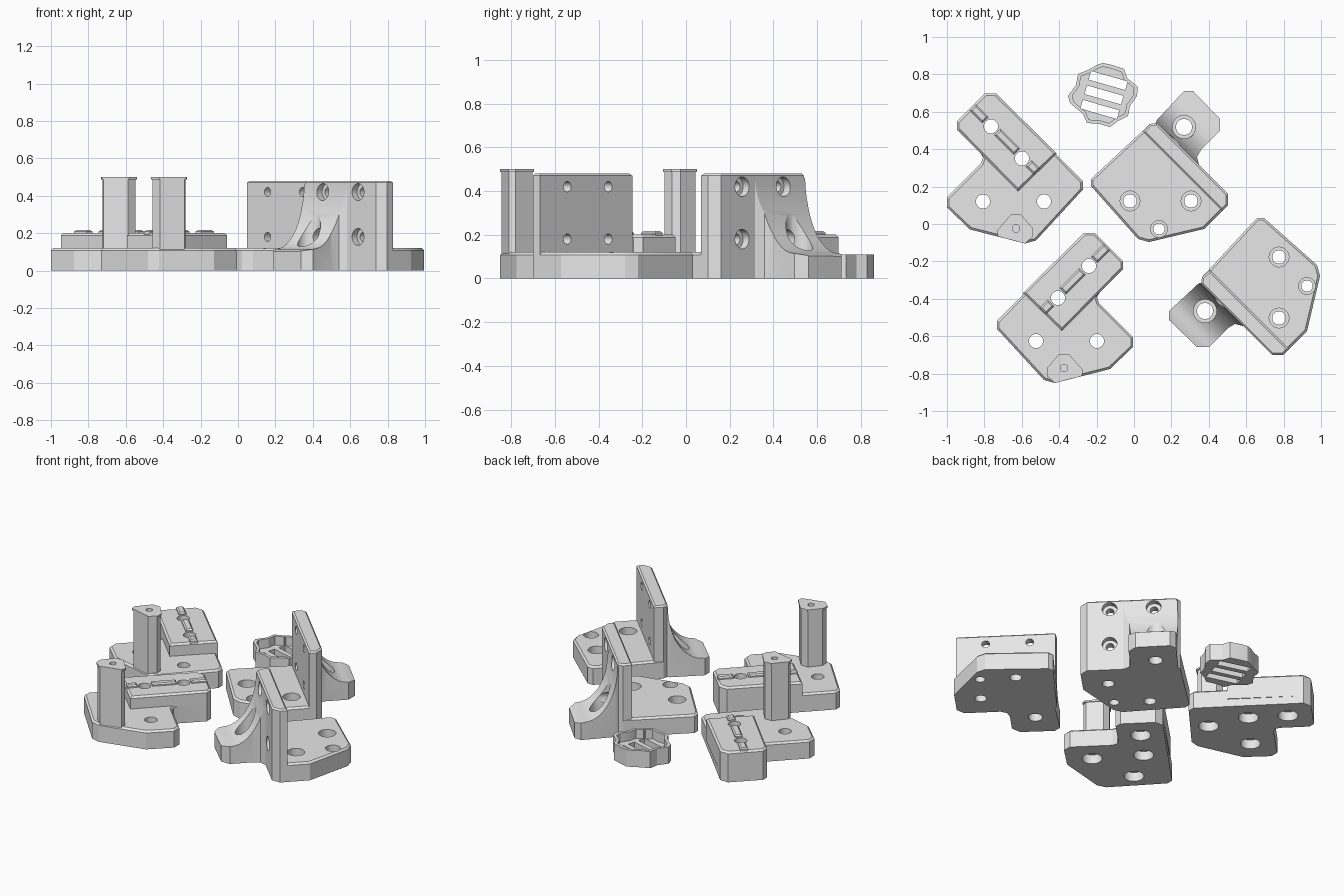
import bpy, bmesh, math
from mathutils import Vector

if "Cube" in bpy.data.objects:
    bpy.data.objects.remove(bpy.data.objects["Cube"])

grey = bpy.data.materials.new("light grey plastic")
grey.diffuse_color = (0.8, 0.8, 0.8, 1)
grey.use_nodes = True
grey.node_tree.nodes["Principled BSDF"].inputs["Base Color"].default_value = grey.diffuse_color

S = 187.0  # plan drafting units per model unit


def same(x, y):
    return x, y


def pos(p, z, tf):
    # drafting plan point -> model space
    x, y = tf(*p)
    return Vector(((x - 1134) / S, (225 - y) / S, z))


def solid(name, ring_a, ring_b, chamfer=0.0):
    # closed solid between two matching rings, optional chamfered top rim
    bm = bmesh.new()
    a = [bm.verts.new(v) for v in ring_a]
    b = [bm.verts.new(v) for v in ring_b]
    n = len(a)
    bm.faces.new(a)
    top = bm.faces.new(b)
    for i in range(n):
        j = (i + 1) % n
        bm.faces.new((a[i], a[j], b[j], b[i]))
    bmesh.ops.recalc_face_normals(bm, faces=bm.faces[:])
    if chamfer:
        bmesh.ops.bevel(bm, geom=list(top.edges), offset=chamfer, segments=1,
                        affect='EDGES', clamp_overlap=True)
    me = bpy.data.meshes.new(name)
    bm.to_mesh(me)
    bm.free()
    ob = bpy.data.objects.new(name, me)
    me.materials.append(grey)
    bpy.context.collection.objects.link(ob)
    return ob


def prism(name, pts, z0, z1, tf=same, chamfer=0.0):
    return solid(name, [pos(p, z0, tf) for p in pts],
                 [pos(p, z1, tf) for p in pts], chamfer)


def rod(p0, p1, r, n=24):
    # cylinder between two model-space points
    d = (p1 - p0).normalized()
    u = d.orthogonal().normalized()
    v = d.cross(u)
    ring = [(u * math.cos(k * math.tau / n) + v * math.sin(k * math.tau / n)) * r
            for k in range(n)]
    return solid("cutter", [p0 + q for q in ring], [p1 + q for q in ring])


def combine(ob, other, op):
    m = ob.modifiers.new("bool", 'BOOLEAN')
    m.operation, m.object, m.solver = op, other, 'EXACT'
    bpy.context.view_layer.objects.active = ob
    bpy.ops.object.modifier_apply(modifier=m.name)
    bpy.data.objects.remove(other, do_unlink=True)


def drill(ob, p, z0, z1, r, tf):
    combine(ob, rod(pos(p, z0, tf), pos(p, z1, tf), r), 'DIFFERENCE')


def smooth(ob):
    bpy.ops.object.select_all(action='DESELECT')
    ob.select_set(True)
    bpy.context.view_layer.objects.active = ob
    bpy.ops.object.shade_smooth_by_angle(angle=math.radians(25))


def post_bracket(tag, tf):
    # L-shaped base with a raised clamp block
    base = prism(tag + "_post_bracket", [
        (1084, 234), (1095, 234), (1123, 262), (1123, 270), (1100, 293), (1097, 298),
        (1099, 304), (1133, 338), (1133, 348), (1110, 370), (1055, 384), (1044, 381),
        (997, 330), (997, 322)], 0, 0.12, tf, 0.012)
    combine(base, prism("block", [
        (1084, 234), (1095, 234), (1123, 262), (1123, 270), (1062, 332), (1023, 294)],
        0.05, 0.2, tf, 0.012), 'UNION')
    # through holes with wide pockets underneath
    for p in [(1036, 342), (1097, 342), (1058, 299), (1089, 267)]:
        drill(base, p, -0.1, 0.3, 0.038, tf)
        drill(base, p, -0.1, 0.06, 0.06, tf)
    smooth(base)
    # locating ribs along the block, split around the holes
    for k, (s0, s1) in enumerate([(731, 747), (771, 810), (834, 859)]):
        pts = [((c + s) / 2, (c - s) / 2) for s, c in
               [(s0, 1349), (s1, 1349), (s1, 1361), (s0, 1361)]]
        prism(f"{tag}_block_rib_{k + 1}", pts, 0.19, 0.216, tf, 0.008)
    # tall post with a slightly wider cap and a screw hole
    foot = [(1059, 355), (1069, 355), (1083, 371), (1082, 377),
            (1055, 384), (1047, 377), (1047, 369)]
    slim = [(1065 + (x - 1065) * 0.92, 370 + (y - 370) * 0.92) for x, y in foot]
    post = prism(tag + "_post", slim, 0.1, 0.495, tf)
    combine(post, prism("cap", foot, 0.488, 0.5, tf), 'UNION')
    drill(post, (1064, 369), 0.35, 0.6, 0.02, tf)
    smooth(post)


def wall_bracket(tag, tf):
    # floor plate
    body = prism(tag + "_wall_bracket", [
        (1091, 180), (1091, 187), (1138, 240), (1149, 243), (1204, 230), (1228, 206),
        (1228, 195), (1157, 124), (1150, 125)], 0, 0.12, tf, 0.012)
    # upright wall
    combine(body, prism("wall", [
        (1150, 125), (1157, 124), (1228, 195), (1228, 206), (1222, 212), (1143, 133)],
        0, 0.48, tf, 0.01), 'UNION')
    # arm: plan outline trimmed by a concave side profile
    arm = prism("arm", [
        (1152, 132), (1157, 121), (1184, 92), (1193, 92), (1220, 120), (1220, 132),
        (1201, 151), (1197, 158), (1199, 166), (1192, 172)], 0, 0.47, tf)
    prof = [(-16, -0.05), (56, -0.05), (56, 0.07), (47, 0.105)]
    for k in range(13):
        a = math.pi / 2 * k / 12
        prof.append((38 * (1 - math.sin(a)), 0.46 - 0.345 * math.cos(a)))
    prof.append((-16, 0.46))

    def side(w):
        return [pos((1157 + t * 0.707 + w, 124 - t * 0.707 + w), z, tf) for t, z in prof]
    combine(arm, solid("trim", side(-60), side(100)), 'INTERSECT')
    combine(body, arm, 'UNION')
    # stepped floor holes
    for p, r in [((1130, 202), 0.053), ((1191, 202), 0.053), ((1159, 230), 0.045)]:
        drill(body, p, -0.1, 0.3, r * 0.68, tf)
        drill(body, p, 0.06, 0.3, r, tf)
    # arm screw well
    drill(body, (1184, 128), -0.1, 0.3, 0.043, tf)
    drill(body, (1184, 128), 0.08, 0.6, 0.062, tf)
    # stepped wall holes
    for x, y in [(1175, 142), (1210, 177)]:
        for z in (0.18, 0.42):
            combine(body, rod(pos((x - 20, y + 20), z, tf), pos((x + 10, y - 10), z, tf),
                              0.024), 'DIFFERENCE')
            combine(body, rod(pos((x - 5, y + 5), z, tf), pos((x + 40, y - 40), z, tf),
                              0.045), 'DIFFERENCE')
    smooth(body)


# two mirrored pairs
post_bracket("front", same)
post_bracket("rear", lambda x, y: (2080 - x, y - 139.5))
wall_bracket("rear", same)
wall_bracket("front", lambda x, y: (y + 1077, x - 872))

# scalloped vent cap: open cup with plain slots
rim = [(1097, 66), (1103, 64), (1112, 66), (1124, 70), (1127, 79), (1138, 88),
       (1137, 97), (1130, 107), (1128, 117), (1118, 122), (1110, 128), (1100, 125),
       (1087, 124), (1083, 115), (1070, 104), (1068, 97), (1076, 86), (1078, 75),
       (1088, 71)]
cap = prism("vent_cap", rim, 0, 0.11)
inner = [(1103 + (x - 1103) * 0.88, 96 + (y - 96) * 0.88) for x, y in rim]
combine(cap, prism("hollow", inner, 0.05, 0.2), 'DIFFERENCE')
ax, ay = math.cos(math.radians(16)), math.sin(math.radians(16))
for off in (-15, 0, 15):
    pts = [(1104 + u * ax - (off + v) * ay, 96 + u * ay + (off + v) * ax)
           for u, v in [(-19, -4.5), (19, -4.5), (19, 4.5), (-19, 4.5)]]
    combine(cap, prism("slot", pts, -0.1, 0.2), 'DIFFERENCE')
smooth(cap)
